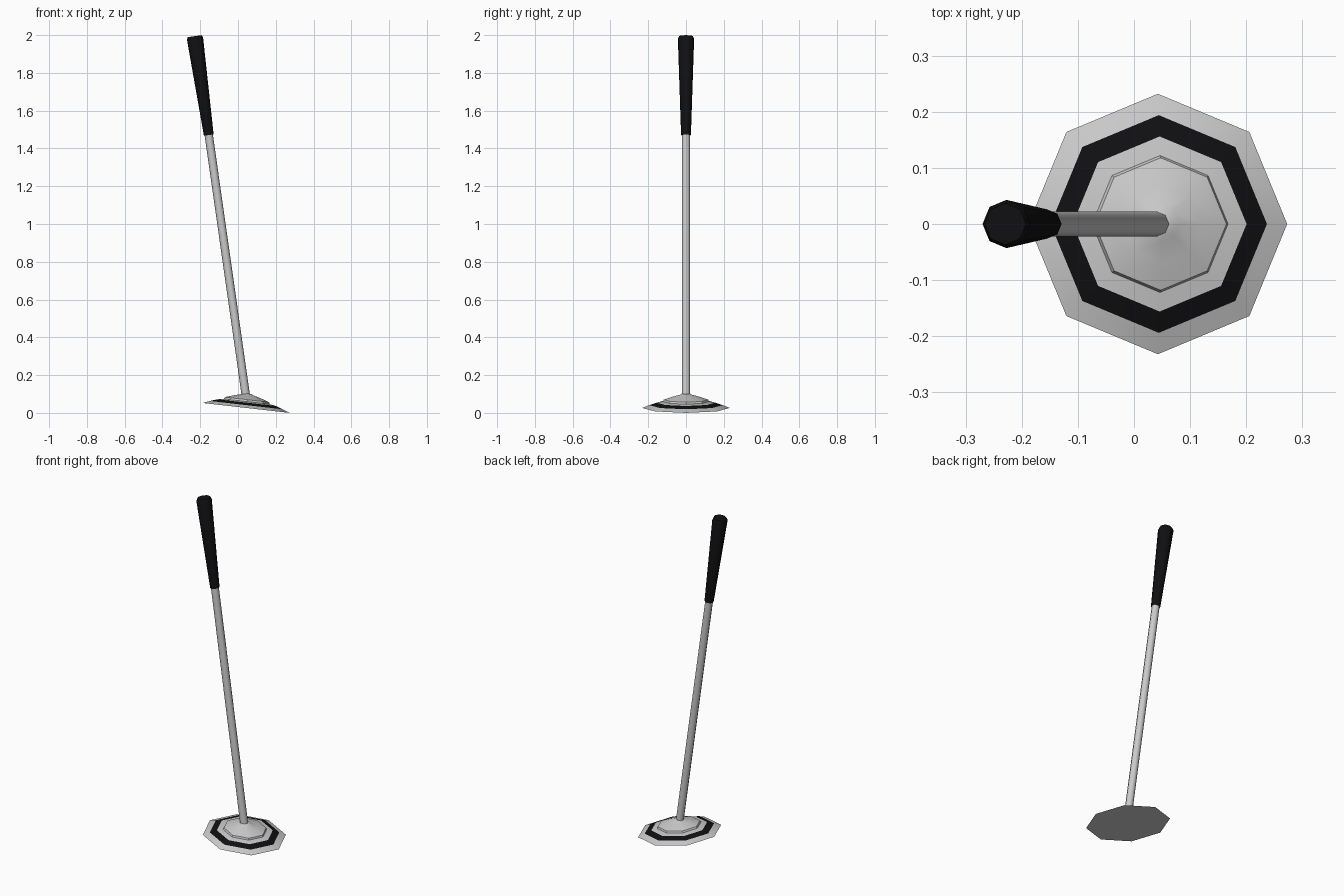
import bpy, bmesh, math
from mathutils import Matrix

if "Cube" in bpy.data.objects:
    bpy.data.objects.remove(bpy.data.objects["Cube"])

SIDES = 8

black = bpy.data.materials.new("black")
black.diffuse_color = (0.005, 0.005, 0.006, 1)
black.use_nodes = True
black.node_tree.nodes["Principled BSDF"].inputs["Base Color"].default_value = black.diffuse_color


def lathe(name, profile, base, tilt, material=None, smooth=40):
    """Turn a (radius, height) profile into an eight-sided tilted part."""
    bm = bmesh.new()
    rings = []
    for r, h in profile:
        if r == 0:
            rings.append([bm.verts.new((0, 0, h))] * SIDES)
        else:
            rings.append([bm.verts.new((r * math.cos(2 * math.pi * i / SIDES),
                                        r * math.sin(2 * math.pi * i / SIDES), h))
                          for i in range(SIDES)])
    for a, b in zip(rings, rings[1:]):
        for i in range(SIDES):
            j = (i + 1) % SIDES
            corners = list(dict.fromkeys((a[i], a[j], b[j], b[i])))
            bm.faces.new(corners)
    bm.transform(Matrix.Translation(base) @ Matrix.Rotation(math.radians(tilt), 4, 'Y'))
    mesh = bpy.data.meshes.new(name)
    bm.to_mesh(mesh)
    bm.free()
    obj = bpy.data.objects.new(name, mesh)
    bpy.context.collection.objects.link(obj)
    if material:
        mesh.materials.append(material)
    bpy.context.view_layer.objects.active = obj
    obj.select_set(True)
    bpy.ops.object.shade_smooth_by_angle(angle=math.radians(smooth))
    obj.select_set(False)
    return obj


# Shaft and tapered grip share one leaning axis
foot, lean = (0.046, 0, 0.06), -8.1
lathe("shaft", [(0, 0), (0.022, 0), (0.022, 1.44), (0, 1.44)], foot, lean, smooth=50)
lathe("grip", [(0, 1.425), (0.026, 1.425), (0.043, 1.94), (0.037, 1.954), (0, 1.954)],
      foot, lean, black, smooth=50)

# Low dished head: plate with rim, dark stripe band, stepped hub
centre, slope = (0.0425, 0, 0.0263), 6.5
lathe("head_plate", [(0, 0), (0.232, 0), (0.194, 0.015)], centre, slope)
lathe("head_stripe", [(0.194, 0.015), (0.156, 0.028)], centre, slope, black)
lathe("head_hub", [(0.156, 0.028), (0.122, 0.034), (0.118, 0.044), (0.07, 0.06),
                   (0.032, 0.07), (0.022, 0.076), (0, 0.076)], centre, slope)
